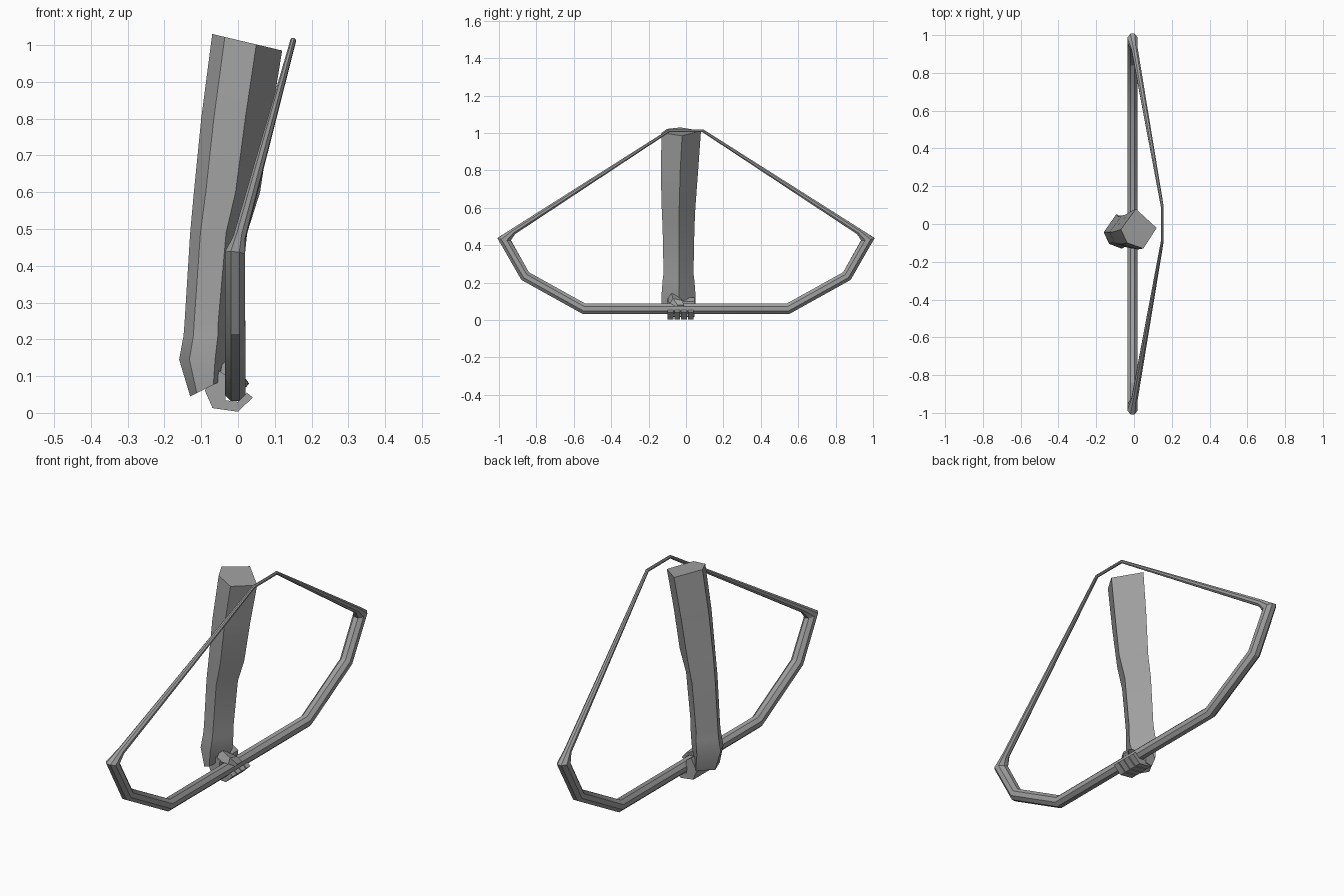
import bpy, bmesh, math
from mathutils import Vector

cube = bpy.data.objects.get("Cube")
if cube:
    bpy.data.objects.remove(cube, do_unlink=True)

grey = bpy.data.materials.new("plain grey")
grey.use_nodes = True
COLOUR = (0.35, 0.35, 0.35, 1)
grey.diffuse_color = COLOUR
grey.node_tree.nodes["Principled BSDF"].inputs["Base Color"].default_value = COLOUR


def loft(name, rings, closed=False, smooth=30):
    """Skin a list of equal-sized point rings, capped unless closed."""
    bm = bmesh.new()
    loops = [[bm.verts.new(p) for p in ring] for ring in rings]
    n = len(loops[0])
    pairs = list(zip(loops, loops[1:]))
    if closed:
        pairs.append((loops[-1], loops[0]))
    else:
        bm.faces.new(loops[0])
        bm.faces.new(loops[-1])
    for a, b in pairs:
        for i in range(n):
            j = (i + 1) % n
            bm.faces.new((a[i], a[j], b[j], b[i]))
    bmesh.ops.recalc_face_normals(bm, faces=bm.faces)
    mesh = bpy.data.meshes.new(name)
    bm.to_mesh(mesh)
    bm.free()
    mesh.materials.append(grey)
    obj = bpy.data.objects.new(name, mesh)
    bpy.context.collection.objects.link(obj)
    bpy.ops.object.select_all(action='DESELECT')
    obj.select_set(True)
    bpy.context.view_layer.objects.active = obj
    bpy.ops.object.shade_smooth_by_angle(angle=math.radians(smooth))
    return obj


def mitred_rings(path, sides=8):
    """Rings around a closed path of (point, radius), mitred at the corners."""
    rings = []
    for i, (p, r) in enumerate(path):
        p = Vector(p)
        before = (p - Vector(path[i - 1][0])).normalized()
        after = (Vector(path[(i + 1) % len(path)][0]) - p).normalized()
        t = (before + after).normalized()
        u = Vector((1, 0, 0))
        u = (u - t * u.dot(t)).normalized()
        v = t.cross(u) / max(t.dot(after), 0.5)
        ring = []
        for k in range(sides):
            a = 2 * math.pi * (k + 0.5) / sides
            ring.append(p + (u * math.cos(a) + v * math.sin(a)) * r)
        rings.append(ring)
    return rings


# Bow and string: one closed tube, mirrored front to back
BOW_X, R = -0.008, 0.03
half = [((BOW_X, 0.545, 0.06), R), ((BOW_X, 0.86, 0.235), R),
        ((BOW_X, 0.972, 0.432), R), ((0.003, 0.925, 0.472), 0.018),
        ((0.15, 0.09, 1.012), 0.008)]
other = [((x, -y, z), r) for (x, y, z), r in reversed(half)]
loft("bow_and_string", mitred_rings(half + other), closed=True)

# Arm: five-sided section, fitted to bounds at each height
SECTION = [(0, 0.48), (0.18, 0.14), (0.63, 0), (1, 0.52), (0.42, 1)]
# height, slope across, left, right, front, back
STATIONS = [
    (1.03, -0.045, -0.07, 0.12, -0.13, 0.08),
    (0.80, 0, -0.10, 0.09, -0.135, 0.065),
    (0.60, 0, -0.12, 0.06, -0.13, 0.05),
    (0.49, 0, -0.13, 0.025, -0.125, 0.045),
    (0.25, 0, -0.145, 0.0, -0.12, 0.04),
    (0.21, 0, -0.148, 0.0, -0.125, 0.045),
    (0.145, 0, -0.16, -0.005, -0.13, 0.05),
    (0.045, 0.05, -0.13, -0.03, -0.13, 0.05),
]
loft("arm", [[(x0 + (x1 - x0) * u, y0 + (y1 - y0) * v, z + slope * u)
              for u, v in SECTION]
             for z, slope, x0, x1, y0, y1 in STATIONS])


def prism(name, profile, y0, y1):
    """Extrude an (x, z) profile along y."""
    return loft(name, [[(x, y, z) for x, z in profile] for y in (y0, y1)])


# Palm behind the grip
prism("palm", [(-0.09, 0.06), (-0.07, 0.015), (-0.035, 0.02),
               (-0.03, 0.10), (-0.06, 0.12)], -0.10, 0.045)

# Four fingers curled under the grip
FINGER = [(-0.075, 0.05), (-0.07, 0.013), (0.0, 0.003), (0.04, 0.042),
          (0.024, 0.055), (0.0, 0.03), (-0.04, 0.035)]
for i in range(4):
    y = -0.098 + i * 0.036
    prism(f"finger_{i + 1}", FINGER, y, y + 0.031)

# Thumb laid over the grip
loft("thumb", [
    [(-0.05, -0.10, 0.10), (-0.04, -0.08, 0.15), (-0.04, -0.03, 0.12), (-0.05, -0.04, 0.09)],
    [(0.005, -0.085, 0.09), (0.005, -0.07, 0.115), (0.01, -0.02, 0.105), (0.005, -0.03, 0.088)],
    [(0.022, -0.05, 0.07), (0.028, -0.045, 0.08), (0.03, -0.01, 0.08), (0.022, -0.015, 0.07)],
])
